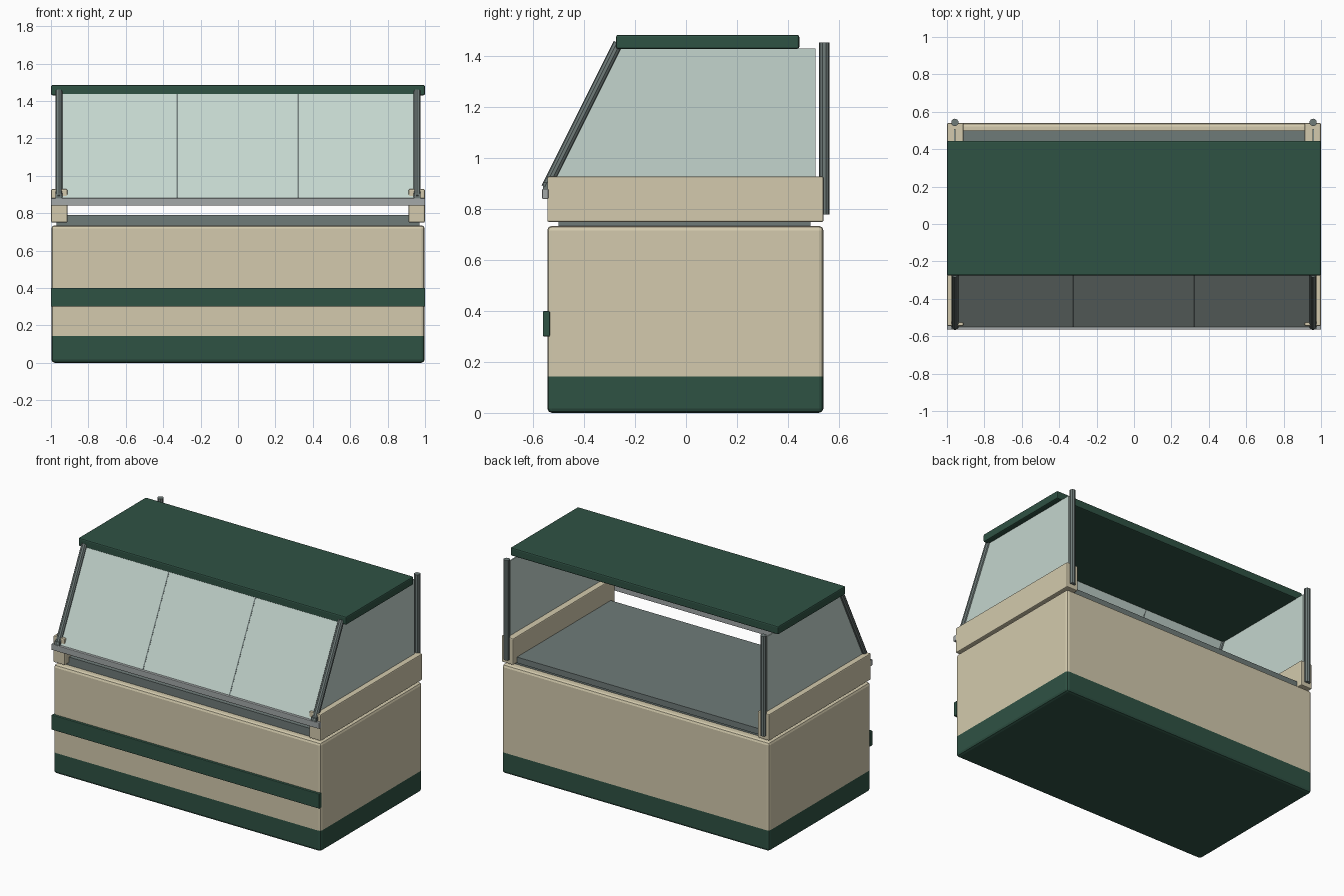
import bpy, bmesh
from mathutils import Vector

if "Cube" in bpy.data.objects:
    bpy.data.objects.remove(bpy.data.objects["Cube"])


def lin(c):
    c /= 255
    return c / 12.92 if c <= 0.04045 else ((c + 0.055) / 1.055) ** 2.4


def material(name, r, g, b):
    m = bpy.data.materials.new(name)
    m.diffuse_color = (lin(r), lin(g), lin(b), 1)
    m.use_nodes = True
    m.node_tree.nodes["Principled BSDF"].inputs["Base Color"].default_value = m.diffuse_color
    return m


CREAM = material("cream", 211, 202, 173)
GREEN = material("dark_green", 47, 82, 68)
GLASS = material("pale_glass", 196, 213, 206)
STEEL = material("grey_steel", 111, 123, 121)
SILVER = material("silver", 163, 168, 168)


def finish(name, bm, mat):
    bmesh.ops.recalc_face_normals(bm, faces=bm.faces[:])
    me = bpy.data.meshes.new(name)
    bm.to_mesh(me)
    bm.free()
    ob = bpy.data.objects.new(name, me)
    bpy.context.collection.objects.link(ob)
    me.materials.append(mat)
    return ob


def prism(name, profile, x0, x1, mat, bevel=0, cut=None):
    """Side profile (y, z) stretched along x, with optional rounded edges."""
    bm = bmesh.new()
    face = bm.faces.new([bm.verts.new((x0, y, z)) for y, z in profile])
    ext = bmesh.ops.extrude_face_region(bm, geom=[face])
    moved = [v for v in ext["geom"] if isinstance(v, bmesh.types.BMVert)]
    bmesh.ops.translate(bm, verts=moved, vec=(x1 - x0, 0, 0))
    if bevel:
        bmesh.ops.bevel(bm, geom=bm.edges[:], offset=bevel, segments=2,
                        profile=0.5, affect='EDGES')
    if cut:
        bmesh.ops.bisect_plane(bm, geom=bm.verts[:] + bm.edges[:] + bm.faces[:],
                               plane_co=(0, 0, cut), plane_no=(0, 0, 1))
    return finish(name, bm, mat)


def box(name, x0, x1, y0, y1, z0, z1, mat, bevel=0, cut=None):
    return prism(name, [(y0, z0), (y1, z0), (y1, z1), (y0, z1)],
                 x0, x1, mat, bevel, cut)


def rod(name, a, b, radius, mat):
    a, b = Vector(a), Vector(b)
    bm = bmesh.new()
    bmesh.ops.create_cone(bm, cap_ends=True, segments=10, radius1=radius,
                          radius2=radius, depth=(b - a).length)
    rot = (b - a).to_track_quat('Z', 'Y').to_matrix()
    bmesh.ops.rotate(bm, verts=bm.verts[:], cent=(0, 0, 0), matrix=rot)
    bmesh.ops.translate(bm, verts=bm.verts[:], vec=(a + b) / 2)
    return finish(name, bm, mat)


# Slope of the leaning front
LOW, HIGH = Vector((-0.547, 0.88)), Vector((-0.268, 1.44))
NORMAL = Vector((LOW.y - HIGH.y, HIGH.x - LOW.x)).normalized()


def sloped(name, x0, x1, thick, mat):
    n = NORMAL * thick / 2
    prism(name, [LOW + n, HIGH + n, HIGH - n, LOW - n], x0, x1, mat)


# Cabinet with green kick base below a level line
body = box("cabinet_body", -0.998, 0.998, -0.545, 0.54, 0, 0.735,
           CREAM, bevel=0.018, cut=0.142)
body.data.materials.append(GREEN)
for p in body.data.polygons:
    p.material_index = 1 if p.center.z < 0.142 else 0
box("bumper_stripe", -1, 1, -0.562, -0.535, 0.30, 0.40, GREEN, bevel=0.004)

# Display deck
box("deck_neck", -0.97, 0.97, -0.50, 0.49, 0.73, 0.752, STEEL)
box("display_deck", -0.93, 0.93, -0.50, 0.50, 0.75, 0.79, STEEL)

# Front rail, roof
box("front_rail", -1, 1, -0.565, -0.54, 0.84, 0.88, SILVER, bevel=0.004)
box("roof", -1, 1, -0.275, 0.445, 1.43, 1.485, GREEN, bevel=0.008)

# Both ends
for side, s in (("left", -1), ("right", 1)):
    xs = sorted((s * 0.912, s * 0.999))
    box(side + "_side_rail", *xs, -0.545, 0.54, 0.75, 0.928, CREAM, bevel=0.006)
    x = s * 0.958
    rod(side + "_front_post", (x, -0.549, 0.885), (x, -0.266, 1.452), 0.02, STEEL)
    rod(side + "_rear_post", (x, 0.543, 0.78), (x, 0.543, 1.455), 0.02, STEEL)
    box(side + "_post_clip", x - 0.018, x + 0.018, -0.562, -0.54, 0.875, 0.905, STEEL)
    prism(side + "_glass", [(-0.52, 0.92), (0.508, 0.92), (0.508, 1.432), (-0.265, 1.432)],
          x - 0.004, x + 0.004, GLASS)

# Leaning front glass in three panes, with thin seams
W = 0.95
for i in range(3):
    a = -W + i * 2 * W / 3
    sloped("front_pane_%d" % (i + 1), a, a + 2 * W / 3, 0.008, GLASS)
for i, x in enumerate((-0.324, 0.322)):
    sloped("pane_seam_%d" % (i + 1), x - 0.004, x + 0.004, 0.0095, STEEL)
